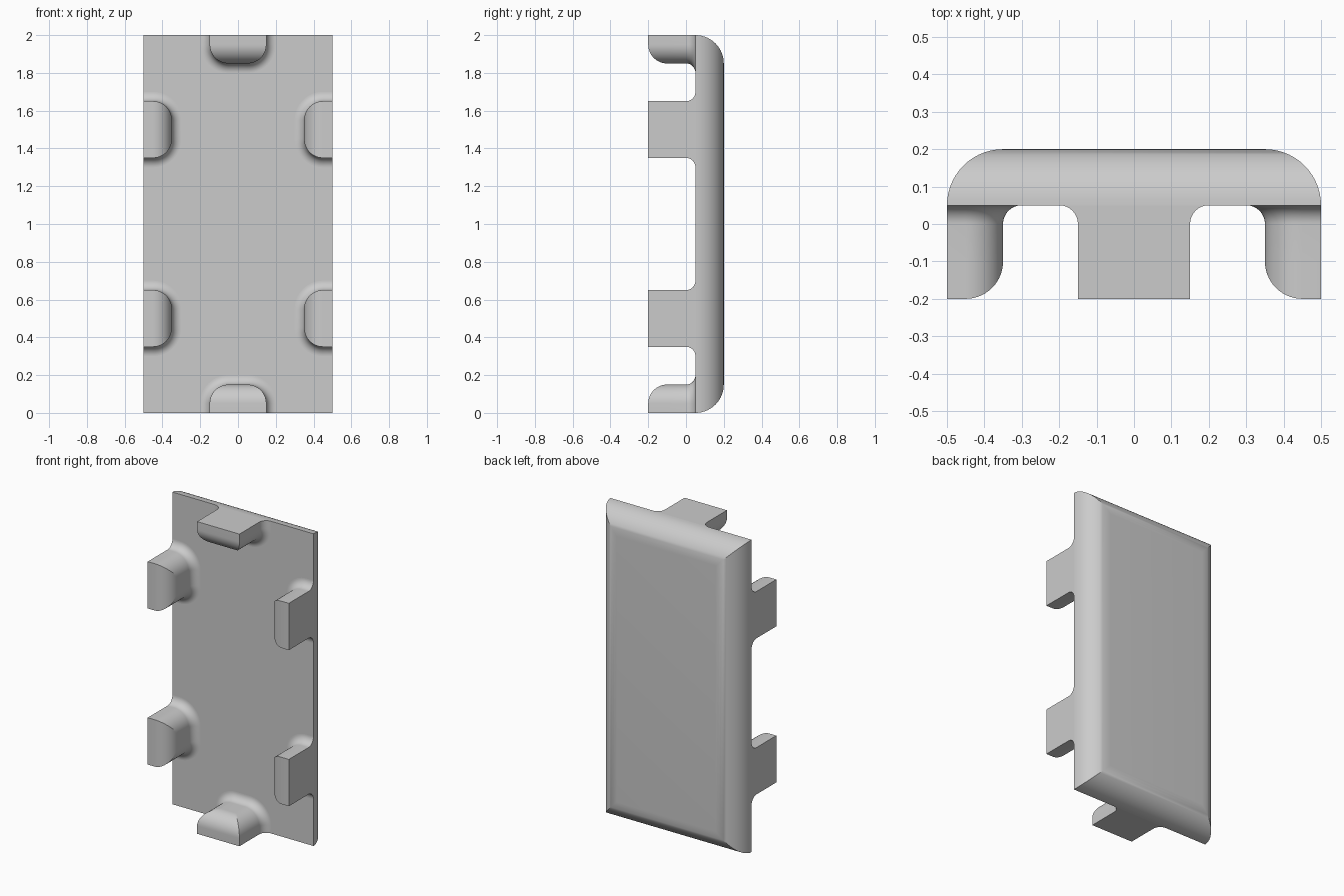
import bpy
import bmesh
from math import sin, cos, pi

SEGS = 14
HALF_W, HEIGHT, SEAT_Y = 0.5, 2.0, 0.05
ANGLES = [i / SEGS * pi / 2 for i in range(SEGS + 1)]

cube = bpy.data.objects.get("Cube")
if cube:
    bpy.data.objects.remove(cube, do_unlink=True)

grey = bpy.data.materials.new("plain_grey")
grey.use_nodes = True
grey.diffuse_color = (0.6, 0.6, 0.6, 1)
grey.node_tree.nodes["Principled BSDF"].inputs["Base Color"].default_value = grey.diffuse_color


def finish_mesh(bm, name):
    bmesh.ops.remove_doubles(bm, verts=bm.verts, dist=1e-6)
    bmesh.ops.recalc_face_normals(bm, faces=bm.faces)
    mesh = bpy.data.meshes.new(name)
    bm.to_mesh(mesh)
    bm.free()
    mesh.materials.append(grey)
    return mesh


def add_object(mesh, name, location=(0, 0, 0), turn=0):
    obj = bpy.data.objects.new(name, mesh)
    obj.location = location
    obj.rotation_euler.y = turn
    bpy.context.collection.objects.link(obj)
    return obj


# Plate: mitred quarter-round border rising to a flat back
def plate_mesh(radius=0.15):
    bm = bmesh.new()
    rings = []
    for a in ANGLES:
        inset, y = radius * (1 - cos(a)), SEAT_Y + radius * sin(a)
        w, lo, hi = HALF_W - inset, inset, HEIGHT - inset
        rings.append([bm.verts.new((x, y, z)) for x, z in
                      ((-w, lo), (w, lo), (w, hi), (-w, hi))])
    for r, s in zip(rings, rings[1:]):
        for j in range(4):
            k = (j + 1) % 4
            bm.faces.new((r[j], r[k], s[k], s[j]))
    bm.faces.new(rings[0])
    bm.faces.new(rings[-1])
    return finish_mesh(bm, "plate")


# Tab outline: flat on the outer edge, two rounded inner corners
def tab_outline(flare, limit):
    r = 0.1 + flare
    left = [(-0.05 - r, 0)]
    left += [(-0.05 - r * cos(a), min(0.05 + r * sin(a), limit)) for a in ANGLES]
    return left + [(-u, d) for u, d in reversed(left)]


# Tab: rounded nose, straight shank and flared root
def tab_mesh():
    layers = [(-0.1 - 0.1 * cos(a), 0, 0.05 + 0.1 * sin(a)) for a in ANGLES]
    layers += [(0.05 * sin(a), 0.05 * (1 - cos(a)), 1) for a in ANGLES]
    bm = bmesh.new()
    rings = [[bm.verts.new((u, y, d)) for u, d in tab_outline(flare, limit)]
             for y, flare, limit in layers]
    count = len(rings[0])
    for k, (r, s) in enumerate(zip(rings, rings[1:])):
        for j in range(count):
            n = (j + 1) % count
            if k >= SEGS or j in (0, SEGS + 1, count - 2, count - 1):
                bm.faces.new((r[j], r[n], s[n], s[j]))
            elif j <= SEGS:                       # split along the crease
                bm.faces.new((r[j], r[n], s[n]))
                bm.faces.new((r[j], s[n], s[j]))
            else:
                bm.faces.new((r[j], r[n], s[j]))
                bm.faces.new((r[n], s[n], s[j]))
    bm.faces.new(rings[0])
    bm.faces.new(rings[-1])
    return finish_mesh(bm, "tab")


parts = [add_object(plate_mesh(), "plate")]
tab = tab_mesh()
parts.append(add_object(tab, "bottom_tab"))
parts.append(add_object(tab, "top_tab", (0, 0, HEIGHT), pi))
for side, sign in (("left", 1), ("right", -1)):
    for level, z in (("lower", 0.5), ("upper", 1.5)):
        parts.append(add_object(tab, f"{level}_{side}_tab",
                                (sign * HALF_W, 0, z), -sign * pi / 2))

# Smooth the rounds, keep the creases
bpy.ops.object.select_all(action="DESELECT")
for obj in parts:
    obj.select_set(True)
bpy.context.view_layer.objects.active = parts[0]
bpy.ops.object.shade_smooth_by_angle(angle=pi / 6)
